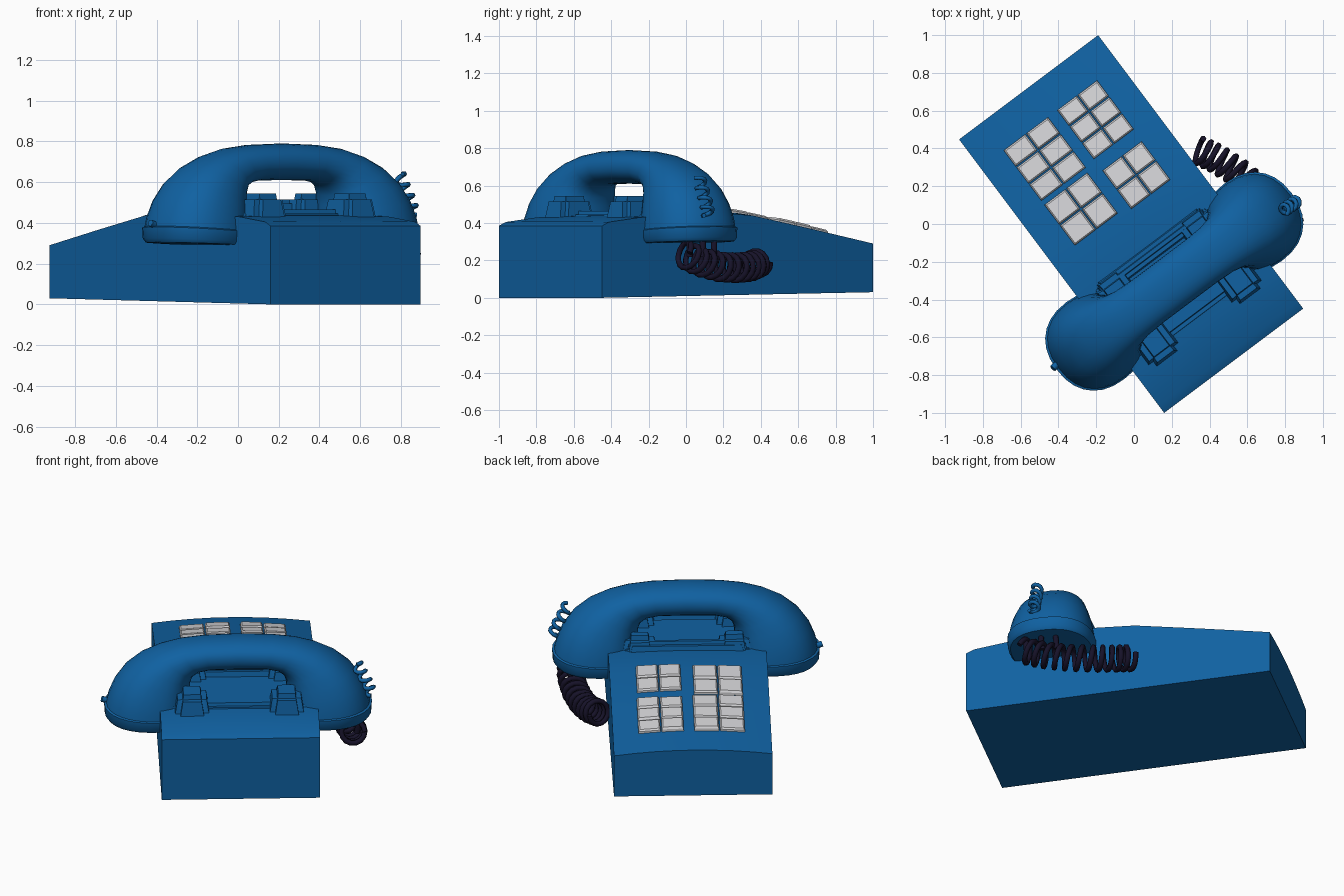
import bpy, bmesh, math, random
from mathutils import Matrix, Vector

random.seed(4)
cube = bpy.data.objects.get("Cube")
if cube:
    bpy.data.objects.remove(cube, do_unlink=True)

# The phone is built along its own axes, then turned on the spot
TURN = Matrix.Translation((-0.015, 0, 0)) @ Matrix.Rotation(math.atan2(0.6, 0.8), 4, 'Z')
HALF = 0.46


def material(name, rgb):
    m = bpy.data.materials.new(name)
    m.use_nodes = True
    m.diffuse_color = (*rgb, 1)
    m.node_tree.nodes["Principled BSDF"].inputs["Base Color"].default_value = (*rgb, 1)
    return m


BLUE = material("phone blue", (0.005, 0.12, 0.36))
GREY = material("key light grey", (0.64, 0.64, 0.66))
DARK = material("cord dark", (0.008, 0.006, 0.022))


def finish(name, bm, mat, smooth=None):
    bmesh.ops.recalc_face_normals(bm, faces=bm.faces)
    bm.transform(TURN)
    me = bpy.data.meshes.new(name)
    bm.to_mesh(me)
    bm.free()
    me.materials.append(mat)
    ob = bpy.data.objects.new(name, me)
    bpy.context.collection.objects.link(ob)
    if smooth:
        bpy.ops.object.select_all(action='DESELECT')
        ob.select_set(True)
        bpy.context.view_layer.objects.active = ob
        bpy.ops.object.shade_smooth_by_angle(angle=math.radians(smooth))
    return ob


def loft(bm, rings):
    rows = [[bm.verts.new(p) for p in r] for r in rings]
    n = len(rows[0])
    for a, b in zip(rows, rows[1:]):
        for i in range(n):
            j = (i + 1) % n
            bm.faces.new((a[i], a[j], b[j], b[i]))
    bm.faces.new(rows[0])
    bm.faces.new(rows[-1])


# Body: stations of (position, edge height, crown)
BODY = [(-0.905, 0.385, 0), (-0.86, 0.405, 0.003), (-0.65, 0.43, 0.006),
        (-0.13, 0.455, 0.015), (0.1, 0.44, 0.025), (0.5, 0.367, 0.03), (0.905, 0.29, 0.03)]


def surface(u, v):
    for (v0, z0, c0), (v1, z1, c1) in zip(BODY, BODY[1:]):
        if v <= v1:
            t = (v - v0) / (v1 - v0)
            return z0 + t * (z1 - z0) + (c0 + t * (c1 - c0)) * (1 - (u / HALF) ** 2)
    return BODY[-1][1]


bm = bmesh.new()
rings = []
for v, z, c in BODY:
    low = 0.03 * (v + 0.905) / 1.81
    top = [(u, v, surface(u, v)) for u in (HALF * (1 - i / 4) for i in range(9))]
    rings.append([(-HALF, v, low), (HALF, v, low)] + top)
loft(bm, rings)
finish("body", bm, BLUE, 20)


def block(name, u0, u1, v0, v1, z0, z1, taper, bevel=0.02):
    bm = bmesh.new()
    loft(bm, [[(u0 + t, v0 + t, z), (u1 - t, v0 + t, z), (u1 - t, v1 - t, z), (u0 + t, v1 - t, z)]
              for z, t in ((z0, 0), (z1, taper))])
    upper = [e for e in bm.edges if max(p.co.z for p in e.verts) > z1 - 0.001]
    bmesh.ops.bevel(bm, geom=upper, offset=bevel, segments=2, affect='EDGES')
    return finish(name, bm, BLUE, 40)


# Cradle with four prongs and a ridge on the key side
block("cradle_deck", -0.4, 0.4, -0.62, -0.13, 0.38, 0.465, 0.02)
block("cradle_ridge", -0.36, 0.36, -0.24, -0.13, 0.4, 0.515, 0.025)
for side, s in (("left", 1), ("right", -1)):
    a, b = sorted((s * 0.17, s * 0.38))
    block(side + "_rear_prong", a, b, -0.69, -0.46, 0.39, 0.545, 0.025, 0.03)
    block(side + "_key_side_prong", a, b, -0.3, -0.14, 0.4, 0.545, 0.025, 0.03)

# Handset: section ends (outer u, z, inner u, z, half width), mirrored about the middle
ARM = [(0, 0.79, 0, 0.61, 0.14), (0.2, 0.783, 0.16, 0.608, 0.14), (0.34, 0.765, 0.225, 0.595, 0.145),
       (0.46, 0.73, 0.26, 0.57, 0.16), (0.57, 0.675, 0.275, 0.535, 0.185),
       (0.66, 0.6, 0.28, 0.49, 0.21), (0.72, 0.515, 0.28, 0.44, 0.23),
       (0.755, 0.43, 0.278, 0.39, 0.243), (0.765, 0.385, 0.275, 0.355, 0.247),
       (0.778, 0.38, 0.266, 0.35, 0.255), (0.775, 0.325, 0.268, 0.3, 0.252),
       (0.76, 0.305, 0.285, 0.288, 0.238), (0.7, 0.3, 0.34, 0.288, 0.18)]


def oval(uo, zo, ui, zi, w, s):
    ring = []
    for k in range(28):
        a = math.tau * k / 28
        c, d = (math.copysign(abs(f) ** 0.88, f) for f in (math.cos(a), math.sin(a)))
        ring.append((s * ((uo + ui) / 2 + c * (uo - ui) / 2), -0.38 + d * w,
                     (zo + zi) / 2 + c * (zo - zi) / 2))
    return ring


bm = bmesh.new()
loft(bm, [oval(*p, -1) for p in reversed(ARM[1:])] + [oval(*p, 1) for p in ARM])
finish("handset", bm, BLUE, 40)

# Keys: (u0, u1, v0, v1, rows), two columns in each group
GROUPS = [(0.045, 0.31, 0.06, 0.32, 2), (0.045, 0.315, 0.39, 0.72, 3),
          (-0.31, -0.01, 0.38, 0.72, 3), (-0.31, -0.02, 0.085, 0.36, 2)]
bm = bmesh.new()
for u0, u1, v0, v1, rows in GROUPS:
    du, dv = (u1 - u0) / 2, (v1 - v0) / rows
    for i in range(2):
        for j in range(rows):
            a, b = u0 + i * du, v0 + j * dv
            lift = random.uniform(0.018, 0.026)
            levels = []
            for h, g in ((-0.02, 0.003), (lift * 0.6, 0.004), (lift, 0.012)):
                corners = [(a + g, b + g), (a + du - g, b + g),
                           (a + du - g, b + dv - g), (a + g, b + dv - g)]
                levels.append([(u, v, surface(u, v) + h) for u, v in corners])
            loft(bm, levels)
finish("keys", bm, GREY)


def tube(name, points, radius, mat):
    cu = bpy.data.curves.new(name, 'CURVE')
    cu.dimensions = '3D'
    cu.bevel_depth = radius
    cu.bevel_resolution = 1
    cu.use_fill_caps = True
    sp = cu.splines.new('POLY')
    sp.points.add(len(points) - 1)
    for p, co in zip(sp.points, points):
        p.co = (*co, 1)
    cu.materials.append(mat)
    ob = bpy.data.objects.new(name, cu)
    bpy.context.collection.objects.link(ob)
    return ob


def coil(path, turns, radius, steps=14):
    path = [Vector(p) for p in path]
    out = []
    total = turns * steps
    for k in range(total + 1):
        f = k / total * (len(path) - 1)
        i = min(int(f), len(path) - 2)
        a, b = path[i], path[i + 1]
        before, after = path[max(i - 1, 0)], path[min(i + 2, len(path) - 1)]
        t = f - i
        along = ((b - before) * (1 - t) + (after - a) * t).normalized()
        side = along.cross(Vector((0, 0, 1))).normalized()
        up = side.cross(along)
        ang = math.tau * k / steps
        out.append(a.lerp(b, t) + (side * math.cos(ang) + up * math.sin(ang)) * radius)
    return out


# Coiled cord from the left cup to the side of the body
cord = coil([(0.83, -0.02, 0.24), (0.76, 0.08, 0.19), (0.66, 0.18, 0.165),
             (0.54, 0.28, 0.16), (0.43, 0.35, 0.17), (0.34, 0.39, 0.19)], 12, 0.068)
tube("coiled_cord", cord, 0.016, DARK)
for k, y in enumerate((0.02, 0.09, 0.15)):
    x = 0.83 - 0.06 * k
    tube("cord_strand_%d" % (k + 1), [(x, y, 0.22), (x + 0.01, y, 0.3), (x - 0.03, y - 0.01, 0.36)], 0.017, DARK)

# Small tangle on the outside of the left cup and a peg on the right cup
tangle = coil([(0.79, 0.07, 0.64), (0.815, 0.09, 0.57), (0.845, 0.11, 0.5), (0.86, 0.12, 0.44)], 4, 0.028, 10)
tube("cup_tangle", tangle, 0.012, BLUE)
tube("cup_peg", [(-0.36, -0.71, 0.39), (-0.41, -0.745, 0.39), (-0.43, -0.765, 0.4)], 0.018, BLUE)
